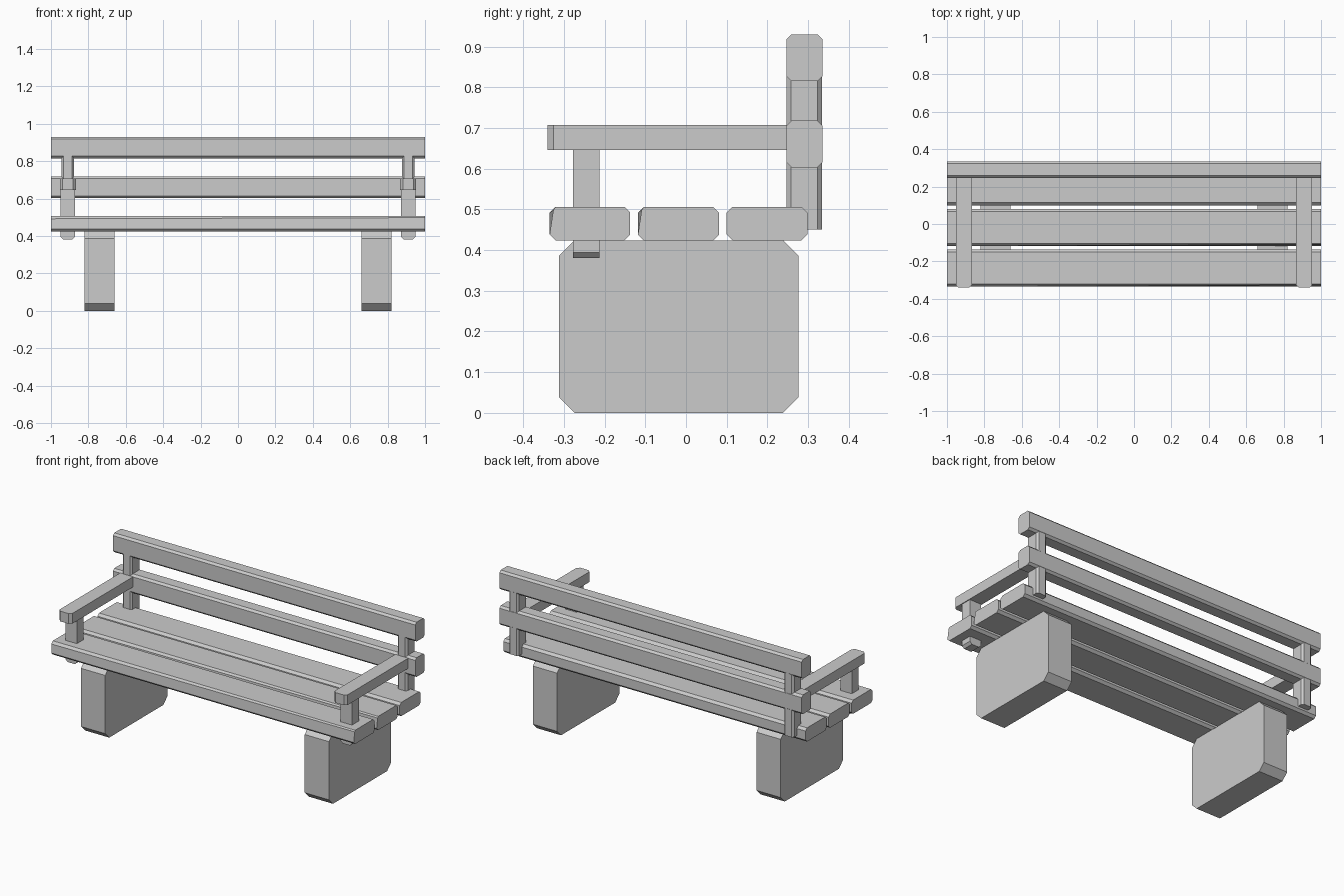
import bpy, bmesh

if "Cube" in bpy.data.objects:
    bpy.data.objects.remove(bpy.data.objects["Cube"])

grey = bpy.data.materials.new("grey")
grey.diffuse_color = (0.6, 0.6, 0.6, 1)
grey.use_nodes = True
grey.node_tree.nodes["Principled BSDF"].inputs["Base Color"].default_value = grey.diffuse_color


def cut_rect(a0, a1, b0, b1, c, corners="1111"):
    """Rectangle with chosen corners cut off, starting at low a / low b."""
    pts = []
    spec = [(a0, b0, 1, 1), (a1, b0, -1, 1), (a1, b1, -1, -1), (a0, b1, 1, -1)]
    for i, (a, b, sa, sb) in enumerate(spec):
        if corners[i] == "0":
            pts.append((a, b))
            continue
        pair = [(a, b + sb * c), (a + sa * c, b)]
        pts += pair if i % 2 == 0 else pair[::-1]
    return pts


def prism(name, profile, axis, lo, hi, worn=None):
    """Extrude a profile along an axis; worn = (index, point) shifts one corner of the far end."""
    def place(p, h):
        a, b = p
        return {"x": (h, a, b), "y": (a, h, b), "z": (a, b, h)}[axis]
    end = list(profile)
    if worn:
        end[worn[0]] = worn[1]
    bm = bmesh.new()
    v0 = [bm.verts.new(place(p, lo)) for p in profile]
    v1 = [bm.verts.new(place(p, hi)) for p in end]
    n = len(v0)
    bm.faces.new(v0)
    bm.faces.new(v1)
    for i in range(n):
        j = (i + 1) % n
        bm.faces.new((v0[i], v0[j], v1[j], v1[i]))
    bmesh.ops.recalc_face_normals(bm, faces=bm.faces)
    me = bpy.data.meshes.new(name)
    bm.to_mesh(me)
    bm.free()
    me.materials.append(grey)
    ob = bpy.data.objects.new(name, me)
    bpy.context.collection.objects.link(ob)
    return ob


# Seat planks; the first two have a worn front edge at the right end
for i, (y0, y1) in enumerate([(-0.335, -0.137), (-0.118, 0.081), (0.1, 0.298)]):
    worn = (7, (y0 + 0.009, 0.498)) if i < 2 else None
    prof = cut_rect(y0, y1, 0.424, 0.506, 0.014)
    k = min(range(8), key=lambda n: abs(prof[n][0] - y0) + abs(prof[n][1] - 0.492))
    prism(f"seat_plank_{i + 1}", prof, "x", -1, 1, (k, worn[1]) if worn else None)

# Backrest planks
for i, z in enumerate((0.603, 0.815)):
    prism(f"back_plank_{i + 1}", cut_rect(0.247, 0.335, z, z + 0.115, 0.012), "x", -1, 1)

for side, s in (("left", -1), ("right", 1)):
    def span(a, b):
        return sorted((s * a, s * b))

    # Block leg with cut corners
    prism(f"{side}_leg", cut_rect(-0.312, 0.276, 0, 0.424, 0.038), "x", *span(0.66, 0.82))
    # Back post with cut vertical edges
    prism(f"{side}_back_post", cut_rect(*span(0.877, 0.943), 0.247, 0.334, 0.011), "z", 0.45, 0.83)
    # Armrest with cut front corners
    prism(f"{side}_armrest", cut_rect(*span(0.867, 0.953), -0.34, 0.255, 0.015, "1100"), "z", 0.646, 0.707)
    # Armrest support passing through the seat
    prism(f"{side}_arm_support", cut_rect(*span(0.872, 0.948), 0.38, 0.65, 0.014, "1100"), "y", -0.277, -0.213)
